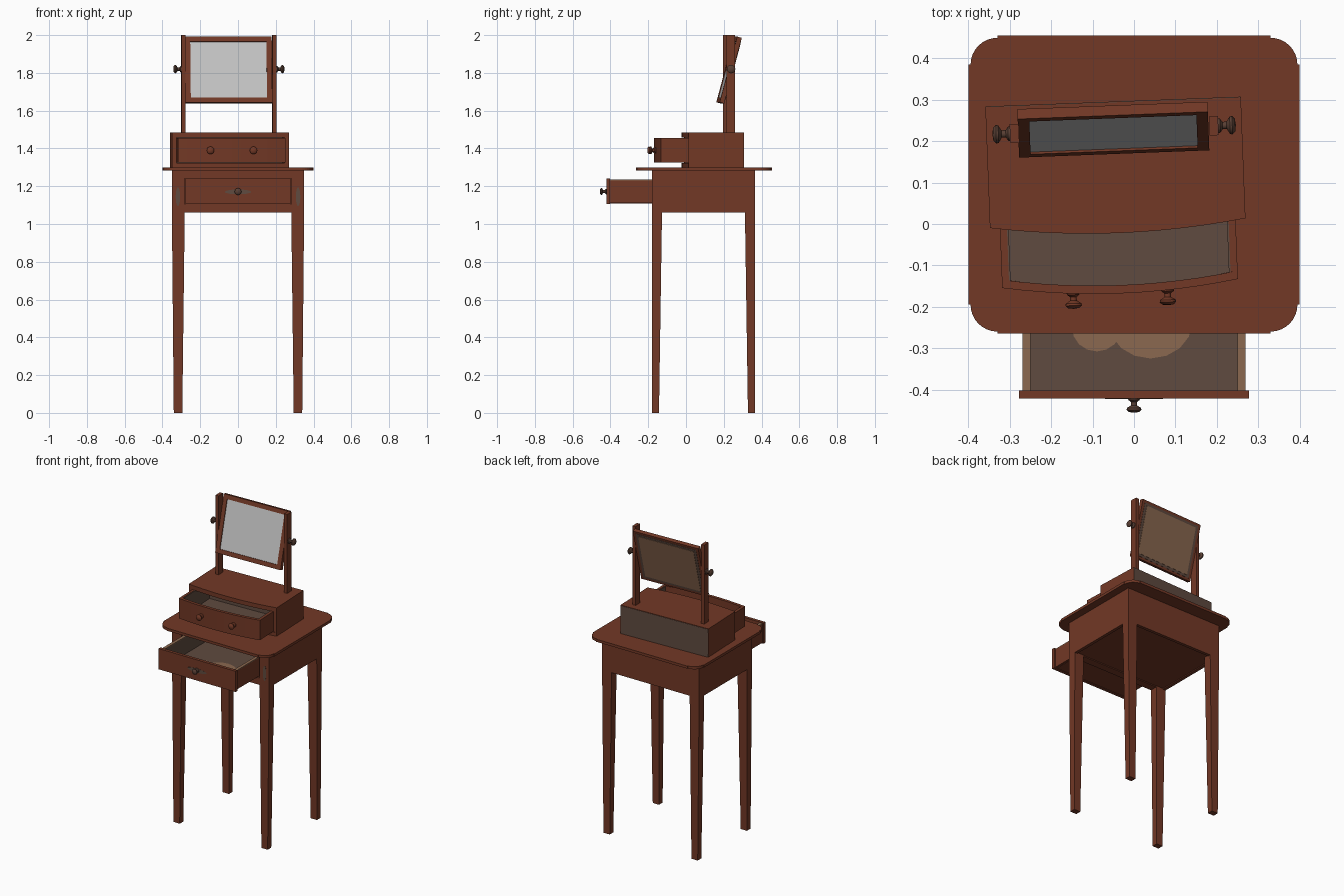
import bpy, bmesh
from math import sin, cos, pi, radians
from mathutils import Matrix, Vector

cube = bpy.data.objects.get("Cube")
if cube:
    bpy.data.objects.remove(cube, do_unlink=True)


def material(name, rgb):
    m = bpy.data.materials.new(name)
    m.use_nodes = True
    m.diffuse_color = (*rgb, 1)
    bsdf = next(n for n in m.node_tree.nodes if n.type == 'BSDF_PRINCIPLED')
    bsdf.inputs["Base Color"].default_value = (*rgb, 1)
    return m


WOOD = material("red_brown_wood", (0.17, 0.04, 0.019))
RAW = material("grey_brown_wood", (0.115, 0.07, 0.05))
PALE = material("pale_brown_wood", (0.26, 0.14, 0.08))
KNOB = material("dark_knob", (0.10, 0.05, 0.034))
GLASS = material("mirror_glass", (0.55, 0.55, 0.55))

WORLD = Matrix.Identity(4)
# The chest sits slightly askew on the table
CHEST = Matrix.Translation((-0.045, 0.149, 0)) @ Matrix.Rotation(radians(2.2), 4, 'Z')
MIRROR = CHEST @ Matrix.Translation((-0.002, 0.079, 1.815)) @ Matrix.Rotation(radians(-15), 4, 'X')


def finish(name, bm, mat, frame=WORLD, smooth=False):
    bmesh.ops.recalc_face_normals(bm, faces=bm.faces)
    bm.transform(frame)
    me = bpy.data.meshes.new(name)
    bm.to_mesh(me)
    bm.free()
    me.materials.append(mat)
    ob = bpy.data.objects.new(name, me)
    bpy.context.collection.objects.link(ob)
    if smooth:
        bpy.ops.object.select_all(action='DESELECT')
        ob.select_set(True)
        bpy.context.view_layer.objects.active = ob
        bpy.ops.object.shade_smooth_by_angle(angle=radians(40))
    return ob


def box(name, x, y, z, mat=WOOD, frame=WORLD):
    bm = bmesh.new()
    bmesh.ops.create_cube(bm, size=1)
    for v in bm.verts:
        for i, (lo, hi) in enumerate((x, y, z)):
            v.co[i] = hi if v.co[i] > 0 else lo
    return finish(name, bm, mat, frame)


def slab(name, outline, z, mat=WOOD, frame=WORLD):
    bm = bmesh.new()
    face = bm.faces.new([bm.verts.new((px, py, z[0])) for px, py in outline])
    top = bmesh.ops.extrude_face_region(bm, geom=[face])["geom"]
    for v in top:
        if isinstance(v, bmesh.types.BMVert):
            v.co.z = z[1]
    return finish(name, bm, mat, frame)


def ellipse(cx, cy, rx, ry, n=16):
    return [(cx + rx * cos(2 * pi * i / n), cy + ry * sin(2 * pi * i / n)) for i in range(n)]


def knob(name, base, axis, mat, frame=WORLD, scale=1.0):
    """Turned knob pointing along axis."""
    profile = [(0.016, 0), (0.015, 0.004), (0.008, 0.009), (0.008, 0.018),
               (0.019, 0.025), (0.02, 0.03), (0.014, 0.036), (0, 0.038)]
    bm = bmesh.new()
    vs = [bm.verts.new((r * scale, 0, h * scale)) for r, h in profile]
    edges = [bm.edges.new(p) for p in zip(vs, vs[1:])]
    bmesh.ops.spin(bm, geom=vs + edges, cent=(0, 0, 0), axis=(0, 0, 1), angle=2 * pi, steps=16)
    bmesh.ops.remove_doubles(bm, verts=bm.verts, dist=0.0002)
    turn = Vector((0, 0, 1)).rotation_difference(Vector(axis)).to_matrix().to_4x4()
    return finish(name, bm, mat, frame @ Matrix.Translation(base) @ turn, True)


# Table top with stepped, rounded corners
outline = []
for quarter in range(4):
    arc = [(0.395 - 0.065 + 0.065 * cos(a), 0.355 - 0.065 + 0.065 * sin(a))
           for a in (i * pi / 16 for i in range(9))]
    arc = [(0.40, 0.29)] + arc + [(0.33, 0.36)]
    sx, sy = ((1, 1), (-1, 1), (-1, -1), (1, -1))[quarter]
    arc = [(sx * px, sy * py + 0.095) for px, py in arc]
    outline += arc if sx * sy > 0 else arc[::-1]
slab("table_top", outline, (1.283, 1.3))

# Tapered legs
Y0, Y1 = -0.18, 0.365
for side, sx in (("left", 1), ("right", -1)):
    for end, y, sy in (("front", Y0, 1), ("back", Y1, -1)):
        bm = bmesh.new()
        rings = []
        for z, inner, outer, depth in ((0, 0.295, 0.34, 0.037), (1.06, 0.282, 0.35, 0.053),
                                       (1.283, 0.282, 0.35, 0.053)):
            rings.append([bm.verts.new((sx * px, py, z)) for px, py in (
                (inner, y), (outer, y), (outer, y + sy * depth), (inner, y + sy * depth))])
        for a, b in zip(rings, rings[1:]):
            for i in range(4):
                bm.faces.new((a[i], a[i - 1], b[i - 1], b[i]))
        bm.faces.new(rings[0])
        bm.faces.new(rings[-1])
        finish(f"{end}_{side}_leg", bm, WOOD)
    # Side apron
    xs = sorted((sx * 0.33, sx * 0.35))
    box(f"{side}_apron", xs, (Y0 + 0.053, Y1 - 0.053), (1.06, 1.283))
    # Worn patch on the front leg block
    worn = Matrix.Translation((sx * 0.318, Y0, 1.145)) @ Matrix.Rotation(pi / 2, 4, 'X')
    slab(f"{side}_worn_patch", ellipse(0, 0, 0.012, 0.05), (0, 0.001), RAW, worn)
box("back_apron", (-0.283, 0.283), (Y1 - 0.02, Y1), (1.06, 1.283))
box("lower_front_rail", (-0.283, 0.283), (Y0, Y0 + 0.05), (1.06, 1.105))
box("upper_front_rail", (-0.283, 0.283), (Y0, Y0 + 0.05), (1.24, 1.283))
box("table_bottom", (-0.33, 0.33), (Y0 + 0.05, Y1 - 0.02), (1.066, 1.076))

# Open table drawer
box("table_drawer_front", (-0.278, 0.278), (-0.422, -0.402), (1.105, 1.24))
for side, sx in (("left", 1), ("right", -1)):
    box(f"table_drawer_{side}_side", sorted((sx * 0.258, sx * 0.27)), (-0.402, 0.09), (1.11, 1.23))
    box(f"table_drawer_{side}_lining", sorted((sx * 0.25, sx * 0.258)), (-0.402, 0.09), (1.11, 1.23), RAW)
    box(f"table_drawer_{side}_edge", sorted((sx * 0.25, sx * 0.27)), (-0.402, 0.09), (1.23, 1.235), PALE)
box("table_drawer_back", (-0.25, 0.25), (0.075, 0.09), (1.11, 1.235), RAW)
box("table_drawer_floor", (-0.25, 0.25), (-0.402, 0.075), (1.112, 1.122), RAW)
box("table_drawer_underside", (-0.258, 0.258), (-0.402, 0.09), (1.108, 1.112))
slab("floor_patch_large", ellipse(0.04, -0.24, 0.1, 0.085), (1.122, 1.1235), PALE)
slab("floor_patch_small", ellipse(-0.09, -0.25, 0.06, 0.058), (1.122, 1.123), PALE)
front = Matrix.Translation((0, -0.422, 1.17)) @ Matrix.Rotation(pi / 2, 4, 'X')
slab("drawer_worn_patch", ellipse(0, 0, 0.07, 0.013), (0, 0.001), RAW, front)
knob("table_drawer_knob", (0, -0.422, 1.172), (0, -1, 0), KNOB, scale=0.9)


# Bow-fronted chest
def bow(half, y, depth=0.024, n=12):
    return [(half * t, y - depth * (1 - t * t)) for t in (2 * i / n - 1 for i in range(n + 1))]


def bow_panel(half, y, thick):
    return bow(half, y) + bow(half, y + thick)[::-1]


body = bow(0.309, -0.147) + [(0.309, 0.145), (-0.309, 0.145)]
slab("chest_top", body, (1.457, 1.485), WOOD, CHEST)
slab("chest_base", body, (1.3, 1.323), WOOD, CHEST)
box("chest_back", (-0.308, 0.308), (0.135, 0.147), (1.3, 1.482), RAW, CHEST)
for side, sx in (("left", 1), ("right", -1)):
    box(f"chest_{side}_side", sorted((sx * 0.287, sx * 0.309)), (-0.147, 0.146), (1.323, 1.457), WOOD, CHEST)

# Open chest drawer
slab("chest_drawer_front", bow_panel(0.285, -0.293, 0.02), (1.325, 1.455), WOOD, CHEST)
slab("chest_drawer_floor", bow(0.27, -0.275) + [(0.27, 0.02), (-0.27, 0.02)], (1.328, 1.34), RAW, CHEST)
for side, sx in (("left", 1), ("right", -1)):
    box(f"chest_drawer_{side}_side", sorted((sx * 0.268, sx * 0.285)), (-0.275, 0.02), (1.325, 1.455), WOOD, CHEST)
    box(f"chest_drawer_{side}_lining", sorted((sx * 0.264, sx * 0.268)), (-0.275, 0.02), (1.335, 1.453), RAW, CHEST)
    knob(f"chest_drawer_{side}_knob", (sx * 0.114, -0.312, 1.39), (0, -1, 0), WOOD, CHEST)
box("chest_drawer_back", (-0.268, 0.268), (0.01, 0.02), (1.33, 1.455), RAW, CHEST)

# Mirror posts with turned pivots
for side, sx in (("left", 1), ("right", -1)):
    box(f"{side}_mirror_post", sorted((sx * 0.23, sx * 0.252)), (0.056, 0.102), (1.485, 2.0), WOOD, CHEST)
    knob(f"{side}_pivot_knob", (sx * 0.252, 0.079, 1.82), (sx, 0, 0), KNOB, CHEST, 1.12)
    box(f"{side}_mirror_stile", sorted((sx * 0.202, sx * 0.23)), (-0.0125, 0.0125), (-0.18, 0.18), WOOD, MIRROR)

# Tilted mirror
for name, zs in (("top", (0.153, 0.18)), ("bottom", (-0.18, -0.153))):
    box(f"mirror_{name}_rail", (-0.202, 0.202), (-0.0125, 0.0125), zs, WOOD, MIRROR)
box("mirror_glass", (-0.202, 0.202), (-0.007, -0.001), (-0.153, 0.153), GLASS, MIRROR)
box("mirror_backing", (-0.212, 0.212), (-0.001, 0.014), (-0.165, 0.165), RAW, MIRROR)
box("mirror_back_panel", (-0.195, 0.195), (0.014, 0.016), (-0.15, 0.15), PALE, MIRROR)
